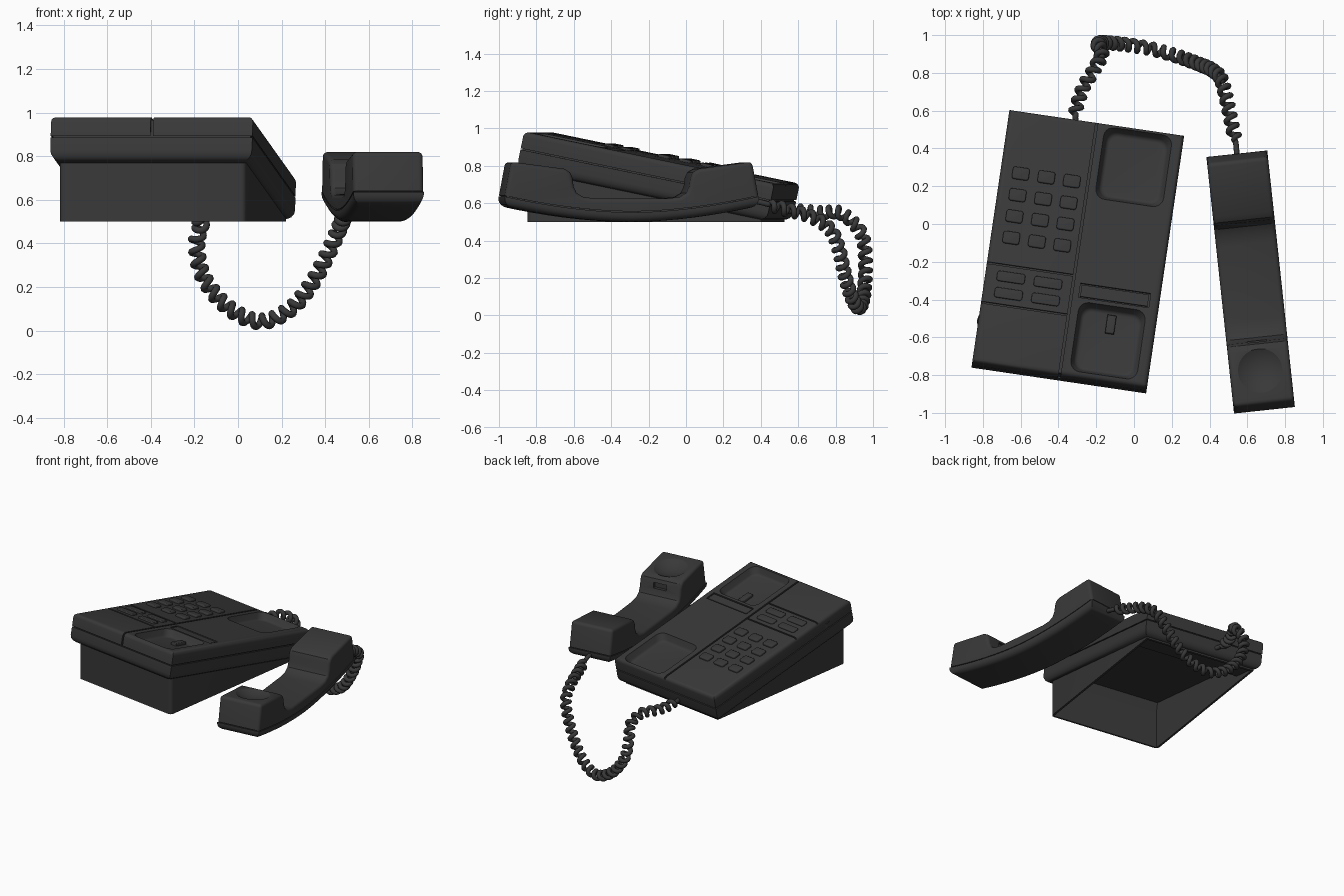
import bpy, bmesh, math
from mathutils import Vector, Matrix

if "Cube" in bpy.data.objects:
    bpy.data.objects.remove(bpy.data.objects["Cube"])

mat = bpy.data.materials.new("charcoal")
mat.diffuse_color = (0.04, 0.04, 0.04, 1)
mat.use_nodes = True
mat.node_tree.nodes["Principled BSDF"].inputs["Base Color"].default_value = mat.diffuse_color

ORIGIN = Matrix.Translation((-0.295, -0.129, 0))
PLAN = ORIGIN @ Matrix.Rotation(math.radians(-8.4), 4, 'Z')               # phone, level
TILT = PLAN @ Matrix.Translation((0, 0, 0.842)) @ Matrix.Rotation(math.radians(-11.6), 4, 'X')
HAND = Matrix.Translation((0.6175, -0.307, 0)) @ Matrix.Rotation(math.radians(6.15), 4, 'Z')


def finish(name, bm, M):
    bmesh.ops.recalc_face_normals(bm, faces=bm.faces)
    bm.transform(M)
    me = bpy.data.meshes.new(name)
    bm.to_mesh(me)
    bm.free()
    me.materials.append(mat)
    ob = bpy.data.objects.new(name, me)
    bpy.context.collection.objects.link(ob)
    return ob


def bevel(bm, test, offset, seg=4):
    edges = [e for e in bm.edges if test(e.verts[0].co, e.verts[1].co)]
    bmesh.ops.bevel(bm, geom=edges, offset=offset, segments=seg, profile=0.5,
                    affect='EDGES', clamp_overlap=True)


def prism(name, prof, hw, M, bevels=(), cx=0):
    """Extrude a (y, z) profile across x, then round chosen edges."""
    bm = bmesh.new()
    a = [bm.verts.new((cx - hw, y, z)) for y, z in prof]
    b = [bm.verts.new((cx + hw, y, z)) for y, z in prof]
    n = len(prof)
    bm.faces.new(a)
    bm.faces.new(b[::-1])
    for i in range(n):
        j = (i + 1) % n
        bm.faces.new((a[i], b[i], b[j], a[j]))
    bmesh.ops.recalc_face_normals(bm, faces=bm.faces)
    for bv in bevels:
        bevel(bm, *bv)
    return finish(name, bm, M)


def upright(p, q):
    return abs(p.z - q.z) > 0.01 and (p.xy - q.xy).length < 0.06


def at_z(z):
    return lambda p, q: abs(p.z - z) < 1e-4 and abs(q.z - z) < 1e-4


def box(name, x, y, w, l, z0, z1, M=TILT, bevels=()):
    return prism(name, [(y - l/2, z0), (y + l/2, z0), (y + l/2, z1), (y - l/2, z1)],
                 w/2, M, bevels, x)


def cut(ob, cutter):
    m = ob.modifiers.new("cut", 'BOOLEAN')
    m.operation, m.solver, m.object = 'DIFFERENCE', 'EXACT', cutter
    bpy.context.view_layer.objects.active = ob
    bpy.ops.object.modifier_apply(modifier=m.name)
    bpy.data.objects.remove(cutter)


# Phone body: top cover, lower tray (hollow below) and recessed seam between them
cover = box("top_cover", 0, 0, 0.935, 1.38, -0.089, 0.002, bevels=[(at_z(0.002), 0.026)])
tray = box("lower_tray", 0, 0, 0.935, 1.38, -0.205, -0.096, bevels=[(at_z(-0.205), 0.05)])
box("seam_core", 0, 0, 0.915, 1.36, -0.105, -0.085)
cut(tray, box("c", 0, -0.09, 0.834, 1.08, -0.3, -0.12))

# Panel grooves in the cover
cut(cover, box("c", 0, 0, 0.012, 1.5, -0.012, 0.1))
cut(cover, box("c", 0, -0.69, 0.012, 0.024, -0.2, 0.1))
for y in (-0.148, -0.364):
    cut(cover, box("c", -0.25, y, 0.5, 0.01, -0.01, 0.1))

# Cradle recesses with sloping walls
for y, w, l in ((0.478, 0.37, 0.4), (-0.471, 0.365, 0.385)):
    bm = bmesh.new()
    bmesh.ops.create_cube(bm, size=1)
    for v in bm.verts:
        low = v.co.z < 0
        k = 0.86 if low else 1
        v.co = Vector((0.227 + v.co.x*w*k, y + v.co.y*l*k, -0.05 if low else 0.01))
    bevel(bm, upright, 0.05, 5)
    bevel(bm, at_z(-0.05), 0.015)
    cut(cover, finish("c", bm, TILT))

# Label strip and hook switch
cut(cover, box("c", 0.227, -0.223, 0.375, 0.078, -0.014, 0.1))
box("label_strip", 0.227, -0.223, 0.36, 0.063, -0.02, -0.001)
box("hook_switch", 0.229, -0.373, 0.048, 0.1, -0.07, -0.03, bevels=[(at_z(-0.03), 0.008)])

# Keypad and function buttons
for r, y in enumerate((0.353, 0.235, 0.119, 0.002)):
    for c, x in enumerate((-0.359, -0.222, -0.086)):
        box(f"key_{r}_{c}", x, y, 0.09, 0.066, -0.01, 0.017,
            bevels=[(upright, 0.014), (at_z(0.017), 0.007)])
for r, y in enumerate((-0.21, -0.3)):
    for c, x in enumerate((-0.33, -0.132)):
        box(f"function_button_{r}_{c}", x, y, 0.15, 0.055, -0.01, 0.013,
            bevels=[(upright, 0.014), (at_z(0.013), 0.006)])

# Volume dial poking out of the left side
bm = bmesh.new()
bmesh.ops.create_cone(bm, cap_ends=True, segments=24, radius1=0.05, radius2=0.05, depth=0.03)
finish("volume_dial", bm, TILT @ Matrix.Translation((-0.424, -0.45, -0.06)))

# Hollow wedge foot, open underneath
foot = prism("wedge_foot", [(-0.665, 0.5), (-0.665, 0.775), (0.6, 0.514), (0.6, 0.5)],
             0.432, PLAN, [(lambda p, q: upright(p, q) and p.y < 0, 0.025)])
cut(foot, box("c", 0, -0.035, 0.834, 1.235, 0.4, 0.9, PLAN))


# Handset: curved back shell, upper shell with two cups
def back(y):
    return 0.5 + 0.085 * (abs(y) / 0.683) ** 1.8


ys = [-0.683 + 1.366 * i / 16 for i in range(17)]


def strip(lo, hi, k=1):
    return [(y*k, back(y) + lo) for y in ys] + [(y*k, back(y) + hi) for y in reversed(ys)]


def on_back(p, q):
    return (max(p.z - back(p.y), q.z - back(q.y)) < 0.01
            and (abs(p.x - q.x) < 0.1 or min(abs(p.y), abs(q.y)) > 0.675))


HW = 0.162
prism("handset_back_shell", strip(0, 0.051), HW, HAND, [(on_back, 0.038)])
prism("handset_seam_core", strip(0.03, 0.075, 0.985), HW - 0.008, HAND)
cup = [(0.682, back(0.683) + 0.056), (0.648, 0.822), (0.36, 0.784),
       (0.33, 0.765), (0.317, 0.735), (0.311, 0.69), (0.295, 0.655), (0.26, 0.634), (0.2, 0.626)]
prof = [(y, back(y) + 0.056) for y in ys[1:-1]]
prof += cup + [(-y, z) for y, z in reversed(cup)]


def rim(p, q):
    side = abs(p.x - q.x) < 0.1
    return (side or min(abs(p.y), abs(q.y)) > 0.6) and max(p.z - back(p.y), q.z - back(q.y)) > 0.07


upper = prism("handset_upper_shell", prof, HW, HAND, [(rim, 0.022)])

# Round dish in the front cup and the catch slot on its inner wall
bm = bmesh.new()
bmesh.ops.create_uvsphere(bm, u_segments=64, v_segments=48, radius=0.22)
cut(upper, finish("c", bm, HAND @ Matrix.Translation((0, -0.448, 0.983))))
cut(upper, box("c", 0, -0.32, 0.1, 0.03, 0.7, 0.74, HAND))

# Coiled cord along a smooth path
path = [Vector(p) for p in (
    (-0.30, 0.50, 0.56), (-0.31, 0.59, 0.56), (-0.27, 0.72, 0.55), (-0.21, 0.82, 0.55),
    (-0.17, 0.90, 0.49), (-0.19, 0.95, 0.40), (-0.16, 0.96, 0.25), (-0.05, 0.95, 0.11),
    (0.10, 0.925, 0.042), (0.24, 0.885, 0.10), (0.34, 0.848, 0.22), (0.41, 0.818, 0.35),
    (0.46, 0.77, 0.46), (0.49, 0.66, 0.53), (0.52, 0.52, 0.57), (0.54, 0.42, 0.60),
    (0.545, 0.33, 0.62))]
pts = []
ext = [2*path[0] - path[1]] + path + [2*path[-1] - path[-2]]
for i in range(len(path) - 1):
    a, b, c, d = ext[i:i+4]
    for k in range(60):
        t = k / 60
        pts.append(0.5 * (2*b + (c-a)*t + (2*a-5*b+4*c-d)*t*t + (3*b-a-3*c+d)*t**3))
total = sum((q - p).length for p, q in zip(pts, pts[1:]))
coil, s, side = [], 0, Vector((0, 0, 1))
for p, q in zip(pts, pts[1:]):
    tan = (q - p).normalized()
    side = (side - tan * side.dot(tan)).normalized()
    r = 0.026 * max(0, min(1, (s - 0.07) / 0.03, (total - 0.11 - s) / 0.03))
    ang = s / 0.056 * math.tau
    coil.append(p + r * (side * math.cos(ang) + tan.cross(side) * math.sin(ang)))
    s += (q - p).length
cu = bpy.data.curves.new("coiled_cord", 'CURVE')
cu.dimensions = '3D'
cu.bevel_depth, cu.bevel_resolution, cu.use_fill_caps = 0.0155, 2, True
sp = cu.splines.new('POLY')
sp.points.add(len(coil) - 1)
for pt, co in zip(sp.points, coil):
    pt.co = (*co, 1)
cu.materials.append(mat)
bpy.context.collection.objects.link(bpy.data.objects.new("coiled_cord", cu))

# Smooth shading with crisp edges
for ob in bpy.context.collection.objects:
    ob.select_set(ob.type == 'MESH')
bpy.context.view_layer.objects.active = cover
bpy.ops.object.shade_smooth_by_angle(angle=math.radians(28))
